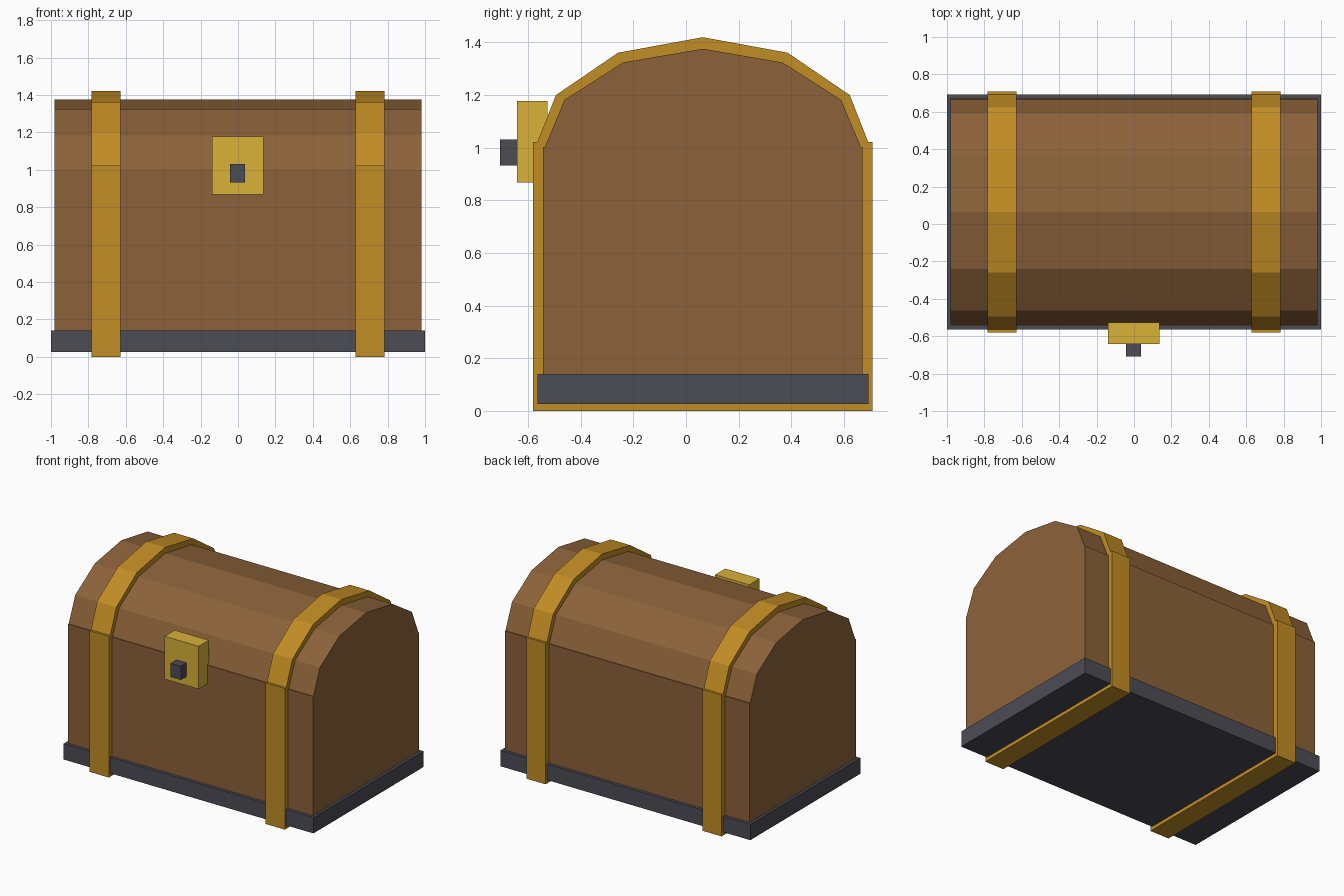
import bpy, bmesh
from math import cos, sin, pi

if "Cube" in bpy.data.objects:
    bpy.data.objects.remove(bpy.data.objects["Cube"], do_unlink=True)

MID_Y = 0.064  # centre of the chest body, behind the lock


def linear(c):
    c /= 255
    return c / 12.92 if c <= 0.04045 else ((c + 0.055) / 1.055) ** 2.4


def material(name, *rgb):
    colour = (*[linear(c) for c in rgb], 1)
    mat = bpy.data.materials.new(name)
    mat.diffuse_color = colour
    mat.use_nodes = True
    mat.node_tree.nodes["Principled BSDF"].inputs["Base Color"].default_value = colour
    return mat


wood = material("brown wood", 140, 98, 58)
gold = material("strap gold", 194, 141, 36)
brass = material("lock brass", 216, 178, 57)
iron = material("dark iron", 76, 76, 85)


def prism(name, profile, x0, x1, mat):
    """Extrude a (y, z) profile along x."""
    bm = bmesh.new()
    face = bm.faces.new([bm.verts.new((x0, y, z)) for y, z in profile])
    out = bmesh.ops.extrude_face_region(bm, geom=[face])
    moved = [v for v in out["geom"] if isinstance(v, bmesh.types.BMVert)]
    bmesh.ops.translate(bm, verts=moved, vec=(x1 - x0, 0, 0))
    bmesh.ops.recalc_face_normals(bm, faces=bm.faces)
    mesh = bpy.data.meshes.new(name)
    bm.to_mesh(mesh)
    bm.free()
    mesh.materials.append(mat)
    obj = bpy.data.objects.new(name, mesh)
    bpy.context.collection.objects.link(obj)
    return obj


def box(name, x0, x1, y0, y1, z0, z1, mat):
    return prism(name, [(y0, z0), (y1, z0), (y1, z1), (y0, z1)], x0, x1, mat)


def arch(radius, base, height):
    """Six-sided half ellipse."""
    return [(MID_Y + radius * cos(pi * i / 6), base + height * sin(pi * i / 6))
            for i in range(7)]


# Wooden body and curved lid
box("chest_body", -0.98, 0.98, MID_Y - 0.607, MID_Y + 0.607, 0.04, 1.002, wood)
prism("chest_lid", arch(0.607, 0.988, 0.388), -0.98, 0.98, wood)

# Iron base
box("base_plinth", -1, 1, MID_Y - 0.629, MID_Y + 0.629, 0.025, 0.14, iron)

# Straps: a lower band and an arched lid band on each side
for side, x in (("right", -0.705), ("left", 0.705)):
    x0, x1 = x - 0.077, x + 0.077
    box(side + "_lower_strap", x0, x1, MID_Y - 0.645, MID_Y + 0.645, 0, 1.022, gold)
    prism(side + "_lid_strap", arch(0.645, 0.98, 0.44), x0, x1, gold)

# Lock plate and keyhole block
box("lock_plate", -0.138, 0.135, -0.642, -0.526, 0.867, 1.177, brass)
box("lock_knob", -0.043, 0.038, -0.708, -0.62, 0.933, 1.032, iron)
